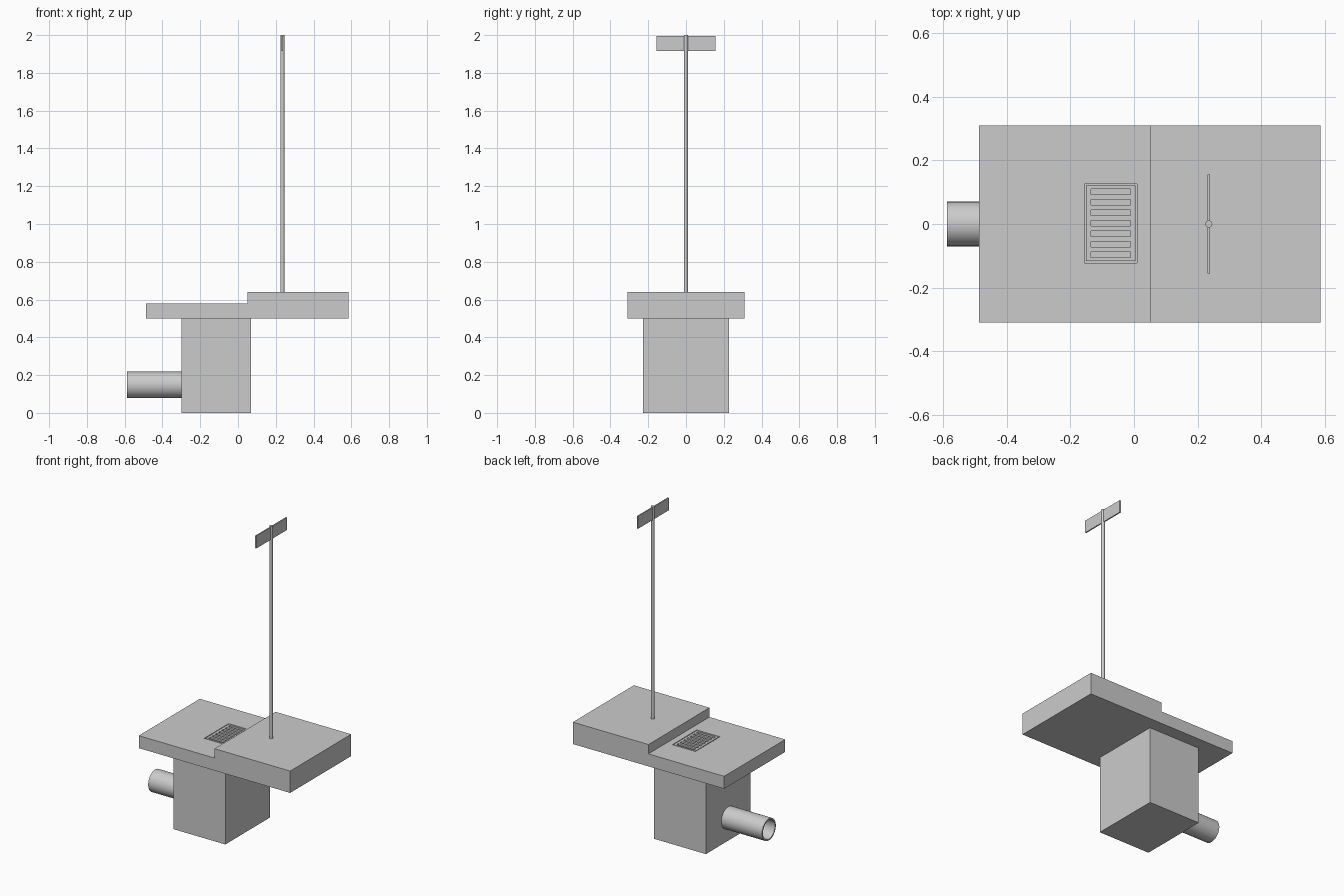
import bpy, bmesh, math
from mathutils import Matrix, Vector

old = bpy.data.objects.get("Cube")
if old:
    bpy.data.objects.remove(old)

grey = bpy.data.materials.new("plain_grey")
grey.use_nodes = True
grey.diffuse_color = (0.6, 0.6, 0.6, 1)
grey.node_tree.nodes["Principled BSDF"].inputs["Base Color"].default_value = (0.6, 0.6, 0.6, 1)


def finish(name, bm):
    bmesh.ops.recalc_face_normals(bm, faces=bm.faces)
    mesh = bpy.data.meshes.new(name)
    bm.to_mesh(mesh)
    bm.free()
    mesh.materials.append(grey)
    obj = bpy.data.objects.new(name, mesh)
    bpy.context.collection.objects.link(obj)
    return obj


def box(name, low, high):
    low, high = Vector(low), Vector(high)
    bm = bmesh.new()
    bmesh.ops.create_cube(bm, size=1)
    bmesh.ops.scale(bm, vec=high - low, verts=bm.verts)
    bmesh.ops.translate(bm, vec=(low + high) / 2, verts=bm.verts)
    return finish(name, bm)


def cylinder(name, radius, start, end, sides):
    start, end = Vector(start), Vector(end)
    axis = end - start
    turn = Vector((0, 0, 1)).rotation_difference(axis).to_matrix().to_4x4()
    bm = bmesh.new()
    bmesh.ops.create_cone(bm, cap_ends=True, segments=sides, radius1=radius, radius2=radius,
                          depth=axis.length, matrix=Matrix.Translation((start + end) / 2) @ turn)
    return finish(name, bm)


def cut(obj, cutters):
    bpy.context.view_layer.objects.active = obj
    for cutter in cutters:
        cutter.hide_render = True
        mod = obj.modifiers.new("cut", 'BOOLEAN')
        mod.operation = 'DIFFERENCE'
        mod.solver = 'EXACT'
        mod.object = cutter
        bpy.ops.object.modifier_apply(modifier=mod.name)
        bpy.data.objects.remove(cutter)


def smooth(obj):
    bpy.ops.object.select_all(action='DESELECT')
    obj.select_set(True)
    bpy.context.view_layer.objects.active = obj
    bpy.ops.object.shade_smooth_by_angle(angle=math.radians(35))


# Stepped slab: side profile extruded front to back
bm = bmesh.new()
profile = [(-0.487, 0.5), (0.586, 0.5), (0.586, 0.64), (0.05, 0.64), (0.05, 0.58), (-0.487, 0.58)]
face = bm.faces.new([bm.verts.new((x, -0.309, z)) for x, z in profile])
side = bmesh.ops.extrude_face_region(bm, geom=[face])["geom"]
bmesh.ops.translate(bm, vec=(0, 0.618, 0), verts=[v for v in side if isinstance(v, bmesh.types.BMVert)])
slab = finish("stepped_slab", bm)

# Recess for the grate, with a ledge and a shaft below it
GX, GY = -0.073, 0.002
cut(slab, [box("recess", (GX - 0.082, GY - 0.124, 0.55), (GX + 0.082, GY + 0.124, 0.7)),
           box("shaft", (GX - 0.066, GY - 0.11, 0.4), (GX + 0.066, GY + 0.11, 0.6))])

# Grate with seven slots
grate = box("drain_grate", (GX - 0.077, GY - 0.119, 0.55), (GX + 0.077, GY + 0.119, 0.58))
slots = []
for i in range(-3, 4):
    y = GY + i * 0.033
    slots.append(box("slot", (GX - 0.062, y - 0.009, 0.5), (GX + 0.062, y + 0.009, 0.6)))
cut(grate, slots)

# Hollow basin below the slab, with a bore for the pipe
PIPE_Z = 0.148
basin = box("catch_basin", (-0.3, -0.227, 0), (0.069, 0.227, 0.5))
cut(basin, [box("cavity", (-0.26, -0.187, 0.04), (0.029, 0.187, 0.6)),
            cylinder("bore", 0.061, (-0.35, 0, PIPE_Z), (-0.2, 0, PIPE_Z), 32)])

# Open outlet pipe
pipe = cylinder("outlet_pipe", 0.07, (-0.588, 0, PIPE_Z), (-0.3, 0, PIPE_Z), 32)
cut(pipe, [cylinder("pipe_bore", 0.061, (-0.7, 0, PIPE_Z), (-0.2, 0, PIPE_Z), 32)])
smooth(pipe)

# Marker post and its flat sign
post = cylinder("marker_post", 0.011, (0.235, 0, 0.64), (0.235, 0, 2), 16)
smooth(post)
box("sign_plate", (0.231, -0.156, 1.915), (0.239, 0.156, 1.995))
